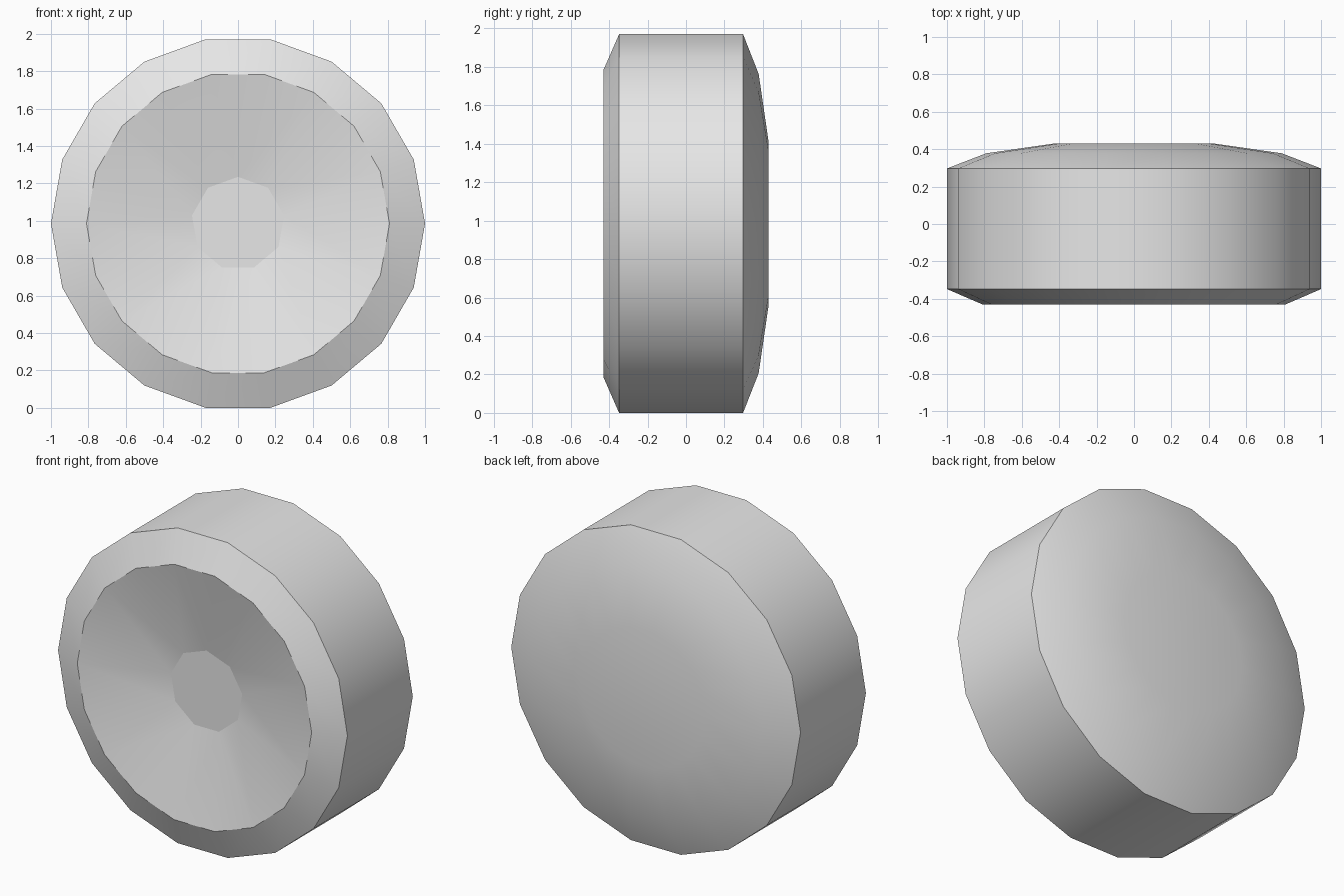
import bpy
import bmesh
from math import cos, sin, pi, radians

if "Cube" in bpy.data.objects:
    bpy.data.objects.remove(bpy.data.objects["Cube"], do_unlink=True)

SIDES = 18
CENTRE_Z = cos(pi / SIDES)  # the wheel rests on a flat side

grey = bpy.data.materials.new("light_grey")
grey.use_nodes = True
grey.diffuse_color = (0.8, 0.8, 0.8, 1)
grey.node_tree.nodes["Principled BSDF"].inputs["Base Color"].default_value = (0.8, 0.8, 0.8, 1)


def ring(bm, radius, y, count, turn=0.0):
    return [bm.verts.new((radius * cos(turn + 2 * pi * i / count), y,
                          CENTRE_Z + radius * sin(turn + 2 * pi * i / count)))
            for i in range(count)]


def finish(name, bm):
    mesh = bpy.data.meshes.new(name)
    bm.to_mesh(mesh)
    bm.free()
    mesh.materials.append(grey)
    obj = bpy.data.objects.new(name, mesh)
    bpy.context.collection.objects.link(obj)
    bpy.ops.object.select_all(action='DESELECT')
    obj.select_set(True)
    bpy.context.view_layer.objects.active = obj
    bpy.ops.object.shade_smooth_by_angle(angle=radians(30))
    return obj


# Tyre: domed back, straight tread and front bevel, as (radius, y)
profile = [(0.43, 0.43), (0.79, 0.378), (1.0, 0.297), (1.0, -0.348), (0.81, -0.43)]
bm = bmesh.new()
rings = [ring(bm, r, y, SIDES) for r, y in profile]
bm.faces.new(rings[0])
for a, b in zip(rings, rings[1:]):
    for i in range(SIDES):
        j = (i + 1) % SIDES
        bm.faces.new((a[i], a[j], b[j], b[i]))

# Dished front: each pair of rim corners narrows to one hub corner
rim = rings[-1]
half = SIDES // 2
hub = ring(bm, 0.25, -0.31, half, pi / SIDES)
for k in range(half):
    n = (k + 1) % half
    bm.faces.new((rim[2 * k], rim[2 * k + 1], hub[k]))
    bm.faces.new((rim[2 * k + 1], rim[2 * n], hub[n], hub[k]))
bmesh.ops.recalc_face_normals(bm, faces=bm.faces)
# Keep the normals pointing outwards on the open shell
bm.faces.ensure_lookup_table()
if bm.faces[0].normal.y < 0:
    bmesh.ops.reverse_faces(bm, faces=bm.faces)
finish("tyre", bm)

# Hub: flat cap closing the dish
bm = bmesh.new()
cap = bm.faces.new(ring(bm, 0.25, -0.31, half, pi / SIDES))
cap.normal_update()
if cap.normal.y > 0:
    cap.normal_flip()
finish("hub_cap", bm)
